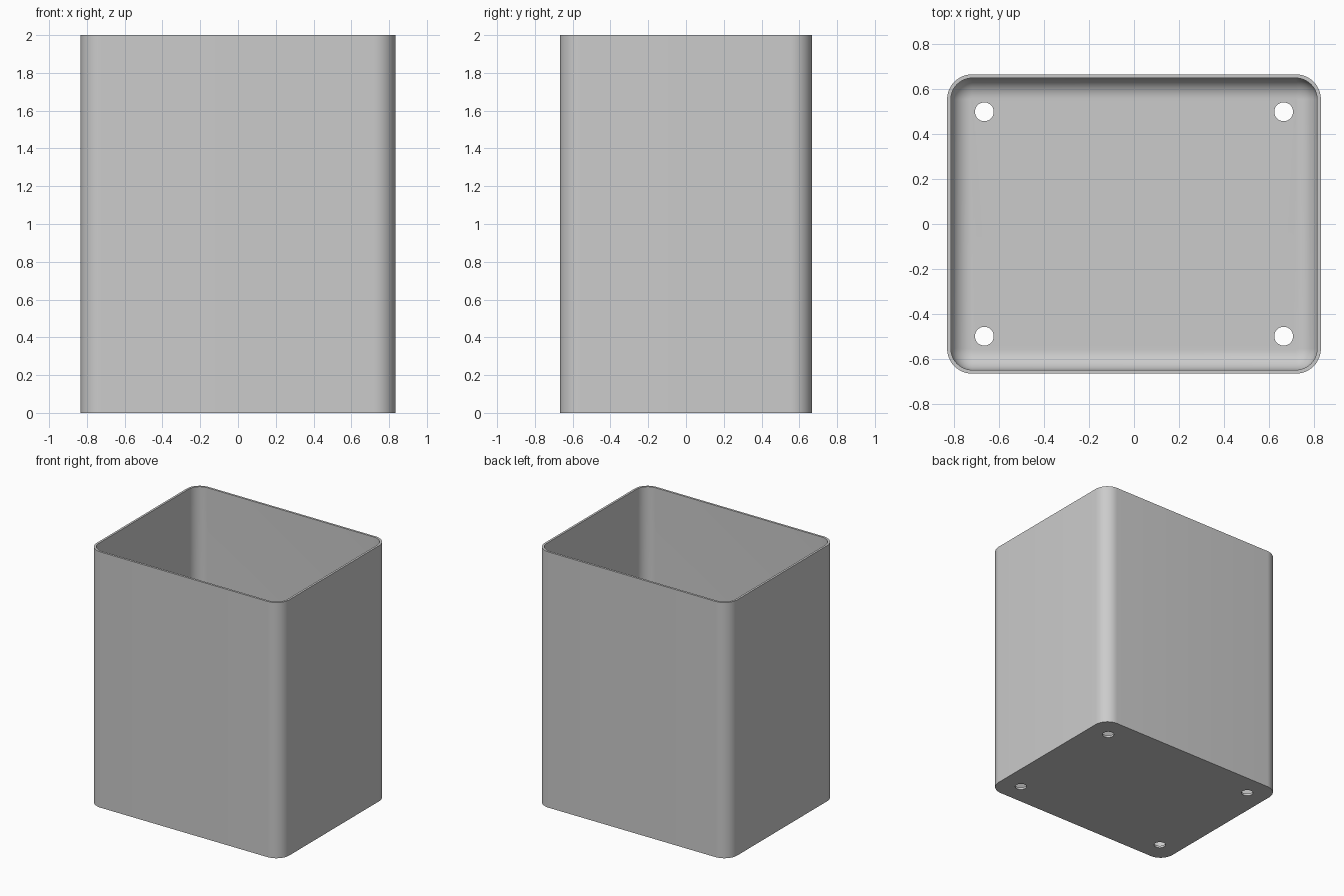
import bpy, bmesh, math

cube = bpy.data.objects.get("Cube")
if cube:
    bpy.data.objects.remove(cube, do_unlink=True)

HALF_X, HALF_Y, HEIGHT = 0.833, 0.667, 2.0
RADIUS, WALL, FLOOR, FILLET = 0.112, 0.0167, 0.0167, 0.09
STEPS = 12

grey = bpy.data.materials.new("light grey")
grey.use_nodes = True
grey.diffuse_color = (0.6, 0.6, 0.6, 1)
grey.node_tree.nodes["Principled BSDF"].inputs["Base Color"].default_value = (0.6, 0.6, 0.6, 1)


def ring(bm, inset, z):
    """Rounded rectangle of vertices, shrunk by inset."""
    verts = []
    r = RADIUS - inset
    for corner, (sx, sy) in enumerate([(1, 1), (-1, 1), (-1, -1), (1, -1)]):
        for i in range(STEPS + 1):
            a = math.pi / 2 * (corner + i / STEPS)
            verts.append(bm.verts.new((sx * (HALF_X - RADIUS) + r * math.cos(a),
                                       sy * (HALF_Y - RADIUS) + r * math.sin(a), z)))
    return verts


# Open bin: outer wall, rim, inner wall, rounded inner floor edge
bm = bmesh.new()
levels = [(0, 0), (0, HEIGHT), (WALL, HEIGHT)]
for i in range(STEPS + 1):
    a = math.pi / 2 * i / STEPS
    levels.append((WALL + FILLET * (1 - math.cos(a)), FLOOR + FILLET * (1 - math.sin(a))))
rings = [ring(bm, inset, z) for inset, z in levels]
for low, high in zip(rings, rings[1:]):
    for i in range(len(low)):
        j = (i + 1) % len(low)
        bm.faces.new((low[i], low[j], high[j], high[i]))
bm.faces.new(rings[0][::-1])
bm.faces.new(rings[-1])
bmesh.ops.recalc_face_normals(bm, faces=bm.faces)
mesh = bpy.data.meshes.new("bin")
bm.to_mesh(mesh)
bm.free()
bin_body = bpy.data.objects.new("bin", mesh)
bpy.context.collection.objects.link(bin_body)
mesh.materials.append(grey)

# Four drain holes through the floor
for x in (-0.667, 0.667):
    for y in (-0.5, 0.5):
        bpy.ops.mesh.primitive_cylinder_add(vertices=32, radius=0.042, depth=0.2, location=(x, y, 0))
        cutter = bpy.context.object
        cutter.name = "hole_cutter"
        cutter.data.materials.append(grey)
        cutter.hide_render = True
        cutter.hide_set(True)
        cut = bin_body.modifiers.new("drain hole", "BOOLEAN")
        cut.operation = "DIFFERENCE"
        cut.solver = "EXACT"
        cut.object = cutter

# Apply the cuts, remove the cutters and shade smoothly
bpy.context.view_layer.update()
cut_mesh = bpy.data.meshes.new_from_object(bin_body.evaluated_get(bpy.context.evaluated_depsgraph_get()))
bin_body.modifiers.clear()
bin_body.data = cut_mesh
for obj in [o for o in bpy.data.objects if o.name.startswith("hole_cutter")]:
    bpy.data.objects.remove(obj, do_unlink=True)
bpy.ops.object.select_all(action="DESELECT")
bin_body.select_set(True)
bpy.context.view_layer.objects.active = bin_body
bpy.ops.object.shade_smooth_by_angle(angle=math.radians(30))
